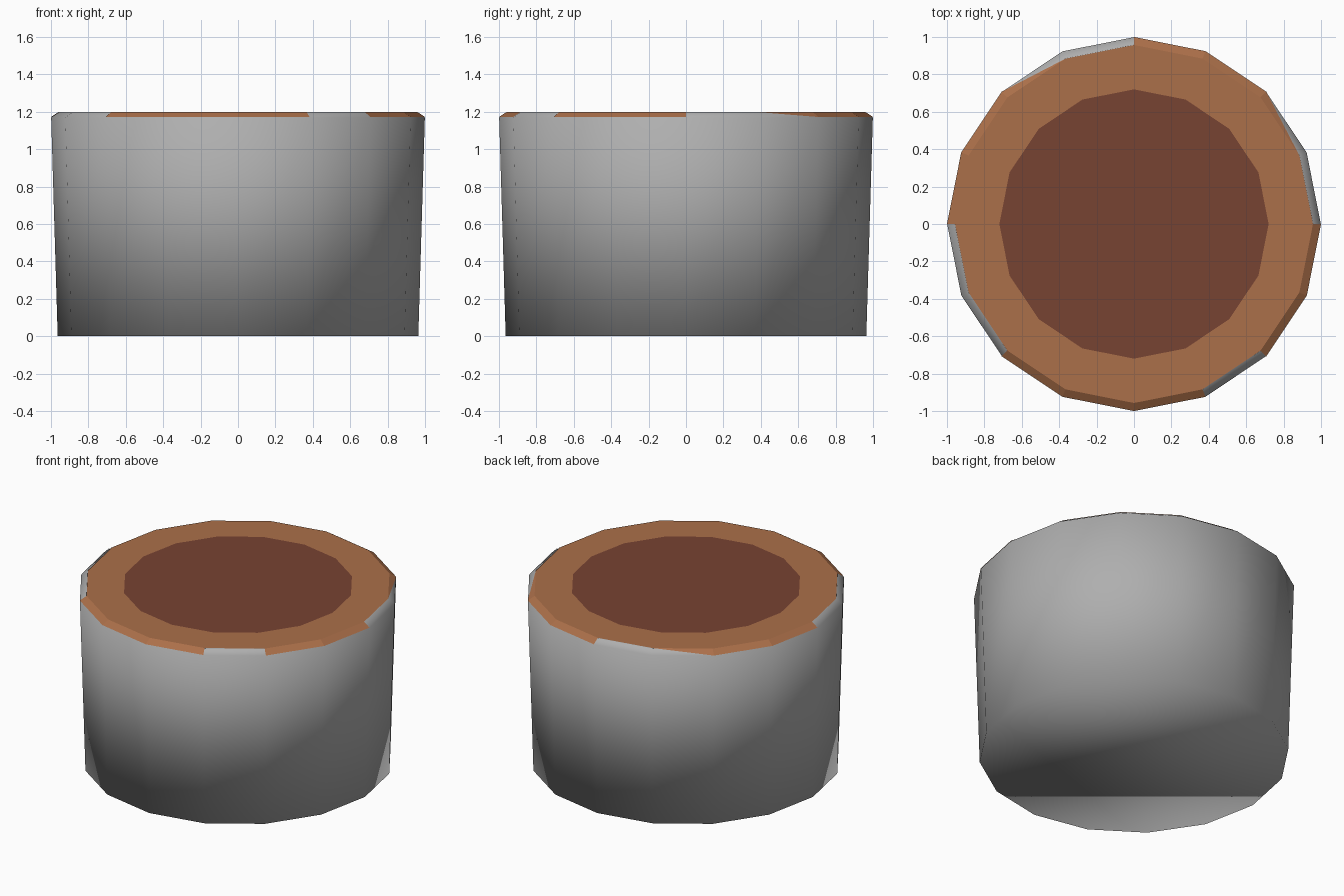
import bpy, bmesh, math

if "Cube" in bpy.data.objects:
    bpy.data.objects.remove(bpy.data.objects["Cube"])

SIDES = 16


def material(name, rgb):
    m = bpy.data.materials.new(name)
    m.diffuse_color = (*rgb, 1.0)
    m.use_nodes = True
    m.node_tree.nodes["Principled BSDF"].inputs["Base Color"].default_value = m.diffuse_color
    return m


grey = material("grey", (0.425, 0.425, 0.425))
brown = material("brown", (0.41, 0.16, 0.067))
dark_brown = material("dark brown", (0.185, 0.056, 0.032))


def add_ring(bm, radius, z):
    step = math.tau / SIDES
    return [bm.verts.new((radius * math.cos(i * step), radius * math.sin(i * step), z))
            for i in range(SIDES)]


def finish(name, bm, materials):
    mesh = bpy.data.meshes.new(name)
    bm.to_mesh(mesh)
    bm.free()
    for m in materials:
        mesh.materials.append(m)
    obj = bpy.data.objects.new(name, mesh)
    bpy.context.collection.objects.link(obj)
    return obj


# Body: slightly flared drum with a narrow chamfer, smooth all over
bm = bmesh.new()
rings = [add_ring(bm, r, z) for r, z in ((0.964, 0.0), (0.999, 1.17), (0.956, 1.198))]
for low, high in zip(rings, rings[1:]):
    for i in range(SIDES):
        j = (i + 1) % SIDES
        bm.faces.new((low[i], low[j], high[j], high[i]))
bm.faces.new(rings[0][::-1])
# Separate lid under the cap, so it does not bend the chamfer shading
bm.faces.new(add_ring(bm, 0.956, 1.198))
for f in bm.faces:
    f.smooth = True
finish("body", bm, [grey])

# Top cap: dark centre, brown band, and a brown chamfer on some of the sides
BARE = {0, 4, 8, 9, 13}      # chamfer sides left grey
HALF = {1, 5}                # chamfer sides covered by one triangle
bm = bmesh.new()
centre = add_ring(bm, 0.72, 1.2)
band = add_ring(bm, 0.957, 1.2)
lip = add_ring(bm, 1.0, 1.172)
bm.faces.new(centre).material_index = 1
for i in range(SIDES):
    j = (i + 1) % SIDES
    bm.faces.new((centre[i], band[i], band[j], centre[j]))
    if i in HALF:
        bm.faces.new((band[i], lip[j], band[j]))
    elif i not in BARE:
        bm.faces.new((band[i], lip[i], lip[j], band[j]))
bmesh.ops.delete(bm, geom=[v for v in bm.verts if not v.link_faces], context='VERTS')
finish("top_cap", bm, [brown, dark_brown])
